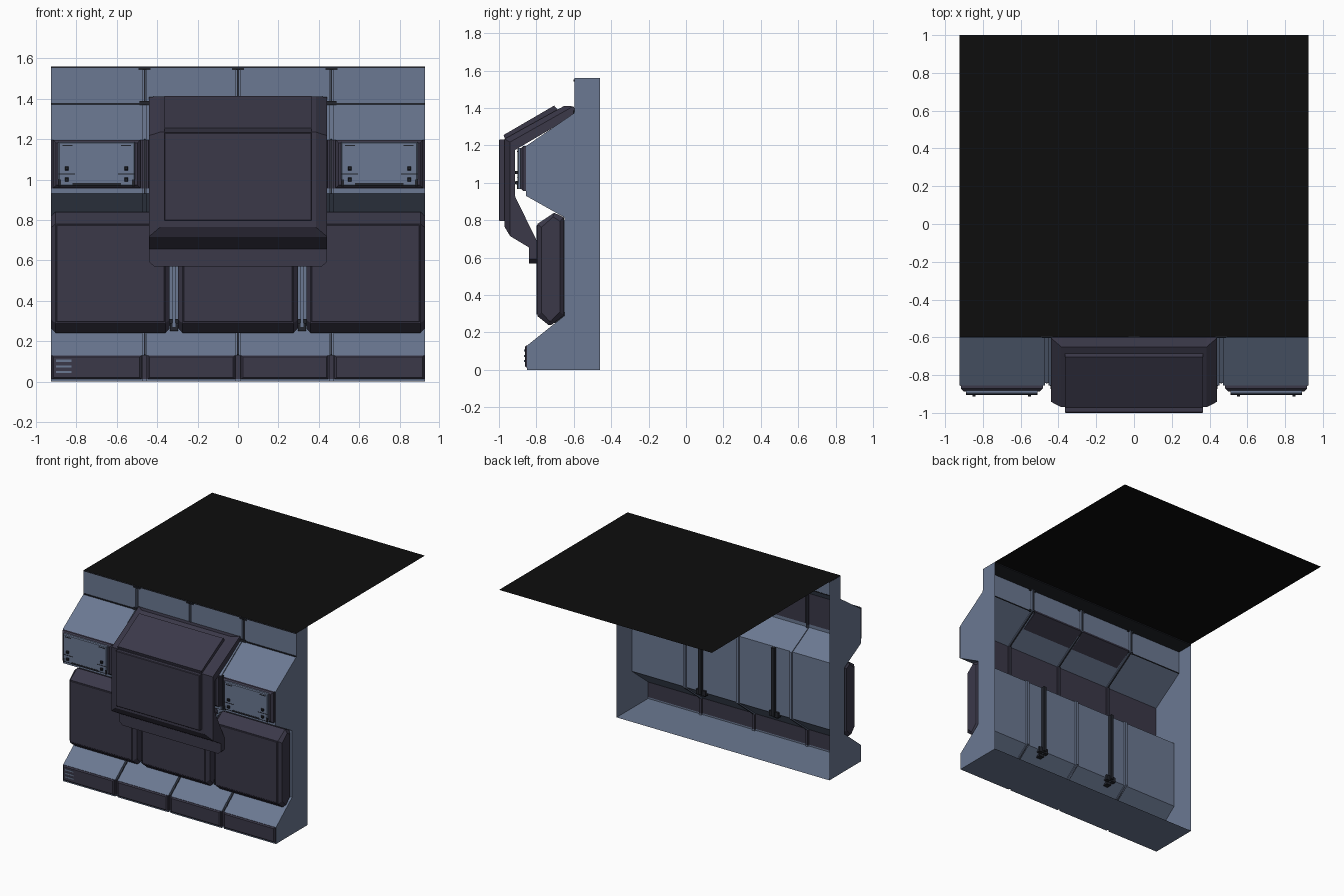
import bpy, bmesh

if "Cube" in bpy.data.objects:
    bpy.data.objects.remove(bpy.data.objects["Cube"])

def material(name, rgb):
    m = bpy.data.materials.new(name)
    m.diffuse_color = (*rgb, 1)
    m.use_nodes = True
    m.node_tree.nodes["Principled BSDF"].inputs["Base Color"].default_value = m.diffuse_color
    return m

BLUE = material("blue_grey", (0.147, 0.19, 0.287))
DARK = material("dark_violet_grey", (0.043, 0.040, 0.066))
SEAM = material("seam_charcoal", (0.016, 0.018, 0.025))
BLACK = material("black", (0.004, 0.004, 0.004))

HW, BACK, TOP = 0.925, -0.46, 1.56
SEAMS = (-0.4625, 0.0, 0.4625)

def finish(bm, name, mats, recalc=True):
    if recalc:
        bmesh.ops.recalc_face_normals(bm, faces=bm.faces)
    me = bpy.data.meshes.new(name)
    bm.to_mesh(me)
    bm.free()
    for m in mats:
        me.materials.append(m)
    ob = bpy.data.objects.new(name, me)
    bpy.context.collection.objects.link(ob)
    return ob

def loft(name, rings, mat):
    """Closed solid through rings of equal point count."""
    bm = bmesh.new()
    vs = [[bm.verts.new(p) for p in r] for r in rings]
    n = len(vs[0])
    for a, b in zip(vs, vs[1:]):
        for i in range(n):
            bm.faces.new((a[i], a[(i + 1) % n], b[(i + 1) % n], b[i]))
    bm.faces.new(vs[0])
    bm.faces.new(vs[-1])
    return finish(bm, name, [mat])

def at_x(profile, x):
    return [(x, y, z) for y, z in profile]

def shrink(profile, c):
    """Move a profile inward by c on each axis."""
    out = list(profile)
    for k in (0, 1):
        lo, hi = min(p[k] for p in profile), max(p[k] for p in profile)
        mid, f = (lo + hi) / 2, 1 - 2 * c / (hi - lo)
        out = [tuple(mid + (v - mid) * f if j == k else v for j, v in enumerate(p)) for p in out]
    return out

def prism(name, profile, x0, x1, mat, c=0.0):
    """y-z profile extruded along x, with chamfered ends."""
    if not c:
        return loft(name, [at_x(profile, x0), at_x(profile, x1)], mat)
    small = shrink(profile, c)
    return loft(name, [at_x(small, x0), at_x(profile, x0 + c),
                       at_x(profile, x1 - c), at_x(small, x1)], mat)

def plate(name, x0, x1, z0, z1, y_back, y_front, mat, inset=0.0):
    """Box on the front face whose front edge tapers by inset."""
    def rect(i, y):
        return [(x0 + i, y, z0 + i), (x1 - i, y, z0 + i), (x1 - i, y, z1 - i), (x0 + i, y, z1 - i)]
    rings = [rect(0, y_back), rect(inset, y_front)]
    if inset:
        rings.insert(1, rect(0, y_front + min(inset, (y_back - y_front) * 0.6)))
    return loft(name, rings, mat)

# wall shell: floor, base, slopes and upper band, with recessed seams between bays
wall = [(BACK, 0), (-0.85, 0), (-0.85, 0.012), (-0.85, 0.13), (-0.65, 0.29), (-0.65, 0.815),
        (-0.855, 0.93), (-0.855, 0.955), (-0.855, 1.197), (-0.595, 1.375), (-0.595, TOP)]
dark_segments = {2, 7}
stations = [(-HW, 0)]
for s in SEAMS:
    stations += [(s - 0.01, 0), (s - 0.01, 0.014), (s + 0.01, 0.014), (s + 0.01, 0)]
stations.append((HW, 0))
bm = bmesh.new()
grid = [[bm.verts.new((x, y + (d if i else 0), z)) for i, (y, z) in enumerate(wall)] for x, d in stations]
for a, b in zip(grid, grid[1:]):
    for i in range(len(wall) - 1):
        f = bm.faces.new((a[i], b[i], b[i + 1], a[i + 1]))
        f.material_index = 1 if i in dark_segments else 0
finish(bm, "wall_shell", [BLUE, DARK], recalc=False)

# end plates close the wall at both sides
for side, x in (("left", -HW), ("right", HW)):
    bm = bmesh.new()
    f = bm.faces.new([bm.verts.new(p) for p in at_x(wall + [(BACK, TOP)], x)])
    f.normal_update()
    if f.normal.x * x < 0:
        f.normal_flip()
    finish(bm, side + "_end_plate", [BLUE], recalc=False)

# flat ceiling sheet reaching back over the room
bm = bmesh.new()
bm.faces.new([bm.verts.new(p) for p in ((-HW, -0.595, TOP), (HW, -0.595, TOP), (HW, 1, TOP), (-HW, 1, TOP))])
finish(bm, "ceiling_sheet", [BLACK], recalc=False)

# horizontal trims and seam details
plate("ceiling_trim", -HW, HW, 1.552, 1.559, BACK, -0.597, SEAM)
plate("upper_trim", -HW, HW, 1.372, 1.38, -0.594, -0.6, SEAM)
for s in SEAMS:
    plate("seam_line", s - 0.004, s + 0.004, 1.38, 1.55, -0.58, -0.584, SEAM)
    plate("seam_clip_top", s - 0.03, s + 0.03, 1.543, 1.553, -0.59, -0.602, SEAM)
    plate("seam_clip_mid", s - 0.025, s + 0.025, 1.37, 1.388, -0.59, -0.604, SEAM)
    prism("seam_line_slope", [(-0.838, 1.193), (-0.58, 1.37), (-0.58, 1.374), (-0.84, 1.197)],
          s - 0.004, s + 0.004, SEAM)
    prism("seam_line_base", [(-0.836, 0.13), (-0.636, 0.29), (-0.638, 0.294), (-0.838, 0.134)],
          s - 0.004, s + 0.004, SEAM)
    plate("seam_line_display", s - 0.004, s + 0.004, 0.93, 1.2, -0.84, -0.845, SEAM)

# base kick panels and display bezels, one per bay
for i in range(4):
    x0 = -HW + i * 0.4625
    a, b = x0 + (0.004 if i == 0 else 0.016), x0 + 0.4625 - (0.004 if i == 3 else 0.016)
    plate("kick_panel", a, b, 0.012, 0.13, -0.849, -0.862, DARK, 0.008)
    plate("display_bezel", a + 0.004, b - 0.004, 0.957, 1.197, -0.854, -0.886, DARK, 0.015)
for z in (0.042, 0.07, 0.098):
    plate("vent_slot", -0.9, -0.825, z, z + 0.01, -0.86, -0.865, BLUE)

# outer displays with knobs
for c in (-0.7, 0.7):
    plate("display_screen", c - 0.19, c + 0.19, 0.967, 1.187, -0.88, -0.902, BLUE, 0.006)
    plate("display_lower_bar", c - 0.12, c + 0.12, 0.97, 0.982, -0.9, -0.904, SEAM)
    for s in (-1, 1):
        for z in (1.0, 1.055):
            plate("display_knob", c + s * 0.147 - 0.009, c + s * 0.147 + 0.009, z - 0.009, z + 0.009,
                  -0.9, -0.914, SEAM, 0.003)
        plate("display_mark", c + s * 0.147 - 0.04, c + s * 0.147 + 0.04, 1.025, 1.029, -0.9, -0.904, SEAM)
        plate("display_top_slot", c + s * 0.145 - 0.025, c + s * 0.145 + 0.025, 1.165, 1.171, -0.9, -0.904, SEAM)
        plate("display_corner", c + s * 0.183 - 0.007, c + s * 0.183 + 0.007, 0.967, 1.0, -0.89, -0.904, SEAM)

# three large lower panels
panel = [(-0.652, 0.292), (-0.72, 0.24), (-0.735, 0.24), (-0.795, 0.288),
         (-0.795, 0.78), (-0.705, 0.84), (-0.652, 0.815)]
for x0, x1 in ((-HW, -0.338), (-0.296, 0.296), (0.338, HW)):
    prism("lower_panel", panel, x0, x1, DARK, 0.022)
    plate("lower_panel_face", x0 + 0.026, x1 - 0.026, 0.295, 0.775, -0.79, -0.799, DARK, 0.003)

# rails between lower panels, with bars and feet behind the wall
for x in (-0.317, 0.317):
    plate("panel_rail", x - 0.008, x + 0.008, 0.27, 0.8, -0.645, -0.72, BLUE)
    plate("rear_bar", x - 0.012, x + 0.012, 0.28, 0.815, -0.62, -0.649, SEAM)
    plate("rear_bar_foot", x - 0.04, x + 0.04, 0.27, 0.31, -0.635, -0.665, SEAM)
    plate("rail_foot", x - 0.02, x + 0.02, 0.25, 0.29, -0.66, -0.72, SEAM)

# centre hood: bent back shell with open sides
hood = [(-0.94, 0.715), (-0.84, 0.655), (-0.84, 0.57), (-0.793, 0.57), (-0.793, 0.68), (-0.915, 0.93),
        (-0.915, 1.175), (-0.58, 1.372), (-0.6, 1.405), (-0.94, 1.215)]
hood_end = [(y, max(z, 0.592)) for y, z in hood]
loft("hood_shell", [at_x(hood_end, -0.44), at_x(hood, -0.415), at_x(hood, 0.415), at_x(hood_end, 0.44)], DARK)

# hood front layer, chamfered down to the shell at its sides
mid = [(-0.94, 0.715), (-0.97, 0.765), (-0.97, 1.235), (-0.65, 1.412), (-0.6, 1.405), (-0.94, 1.215)]
thin = [(-0.94, 0.715), (-0.941, 0.718), (-0.941, 1.218), (-0.603, 1.409), (-0.6, 1.405), (-0.94, 1.215)]
loft("hood_front", [at_x(thin, -0.44), at_x(mid, -0.385), at_x(mid, 0.385), at_x(thin, 0.44)], DARK)

# raised plates on the hood front and its sloping top
plate("hood_face_plate", -0.365, 0.365, 0.797, 1.232, -0.965, -1.0, DARK, 0.004)
prism("hood_top_plate", [(-0.967, 1.23), (-0.975, 1.256), (-0.705, 1.413), (-0.685, 1.39)],
      -0.365, 0.365, DARK)
